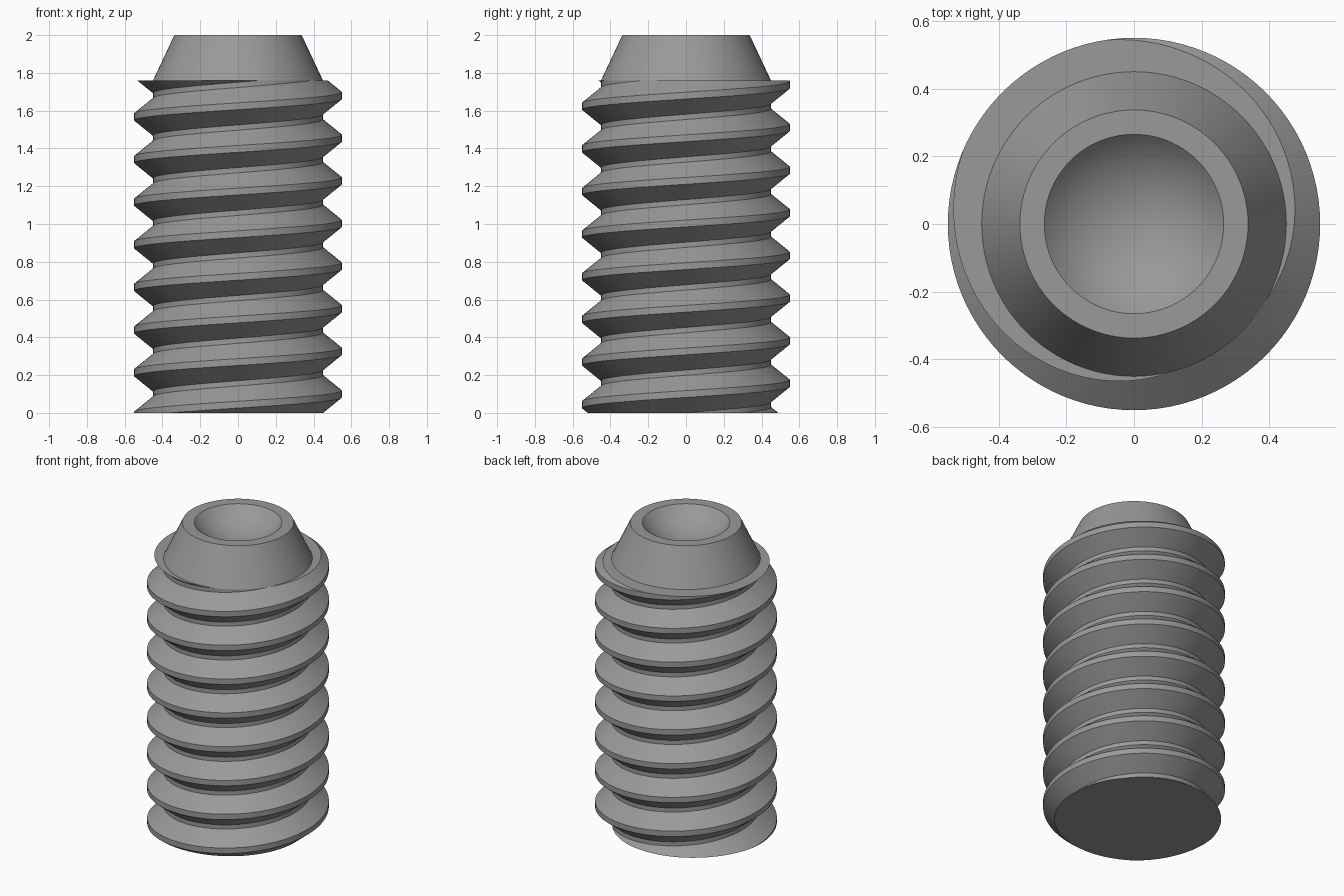
import bpy
import bmesh
from math import sin, cos, tau, radians, hypot, atan2

SHANK_TOP = 1.76
PITCH = 0.2257
SEG = 96
ROOT_R, CREST_R = 0.45, 0.55

cube = bpy.data.objects.get("Cube")
if cube:
    bpy.data.objects.remove(cube, do_unlink=True)

steel = bpy.data.materials.new("grey steel")
steel.use_nodes = True
colour = (0.32, 0.32, 0.32, 1)
steel.diffuse_color = colour
steel.node_tree.nodes["Principled BSDF"].inputs["Base Color"].default_value = colour


def finish(bm, name):
    """Turn a bmesh into a smooth object with sharp creases."""
    bmesh.ops.recalc_face_normals(bm, faces=bm.faces)
    mesh = bpy.data.meshes.new(name)
    bm.to_mesh(mesh)
    bm.free()
    mesh.materials.append(steel)
    obj = bpy.data.objects.new(name, mesh)
    bpy.context.collection.objects.link(obj)
    bpy.ops.object.select_all(action="DESELECT")
    obj.select_set(True)
    bpy.context.view_layer.objects.active = obj
    bpy.ops.object.shade_smooth_by_angle(angle=radians(30))
    return obj


def threaded_shank():
    """Sweep one thread tooth along a helix, then trim both ends flat."""
    bm = bmesh.new()
    tooth = [(ROOT_R, -0.099), (CREST_R, -0.018), (CREST_R, 0.018), (ROOT_R, 0.099)]
    columns = []
    for i in range(-2 * SEG, 10 * SEG):
        a = tau * i / SEG
        lift = 0.1 + PITCH * i / SEG
        columns.append([bm.verts.new((r * cos(a), r * sin(a), lift + z)) for r, z in tooth])
    for i in range(len(columns) - SEG - 1):
        # The last strip joins this turn to the turn above it.
        here = columns[i] + [columns[i + SEG][0]]
        ahead = columns[i + 1] + [columns[i + SEG + 1][0]]
        for k in range(4):
            bm.faces.new((here[k], ahead[k], ahead[k + 1], here[k + 1]))
    for height, up in ((0, -1), (SHANK_TOP, 1)):
        geom = bm.verts[:] + bm.edges[:] + bm.faces[:]
        bmesh.ops.bisect_plane(bm, geom=geom, plane_co=(0, 0, height),
                               plane_no=(0, 0, up), clear_outer=True)
    bmesh.ops.delete(bm, geom=[v for v in bm.verts if not v.link_faces], context="VERTS")
    bmesh.ops.remove_doubles(bm, verts=bm.verts, dist=1e-5)
    rim = [e for e in bm.edges if e.is_boundary]
    bmesh.ops.holes_fill(bm, edges=rim, sides=0)
    return finish(bm, "threaded_shank")


def cup_point(cup_r=0.265, depth=0.12, rings=14):
    """Lathe the tapered tip with a spherical hollow in its end."""
    ball = (cup_r ** 2 + depth ** 2) / (2 * depth)
    edge = atan2(cup_r, ball - depth)
    profile = [(ROOT_R, SHANK_TOP), (0.337, 2.0)]
    for k in range(rings + 1):
        t = edge * (1 - k / rings)
        profile.append((ball * sin(t), 2.0 - depth + ball * (1 - cos(t))))
    bm = bmesh.new()
    points = [bm.verts.new((r, 0, z)) for r, z in profile]
    edges = [bm.edges.new(pair) for pair in zip(points, points[1:])]
    bmesh.ops.spin(bm, geom=points + edges, axis=(0, 0, 1), cent=(0, 0, 0),
                   angle=tau, steps=SEG, use_duplicate=False)
    bmesh.ops.remove_doubles(bm, verts=bm.verts, dist=1e-5)
    bmesh.ops.holes_fill(bm, edges=[e for e in bm.edges if e.is_boundary], sides=0)
    return finish(bm, "cup_point")


threaded_shank()
cup_point()
